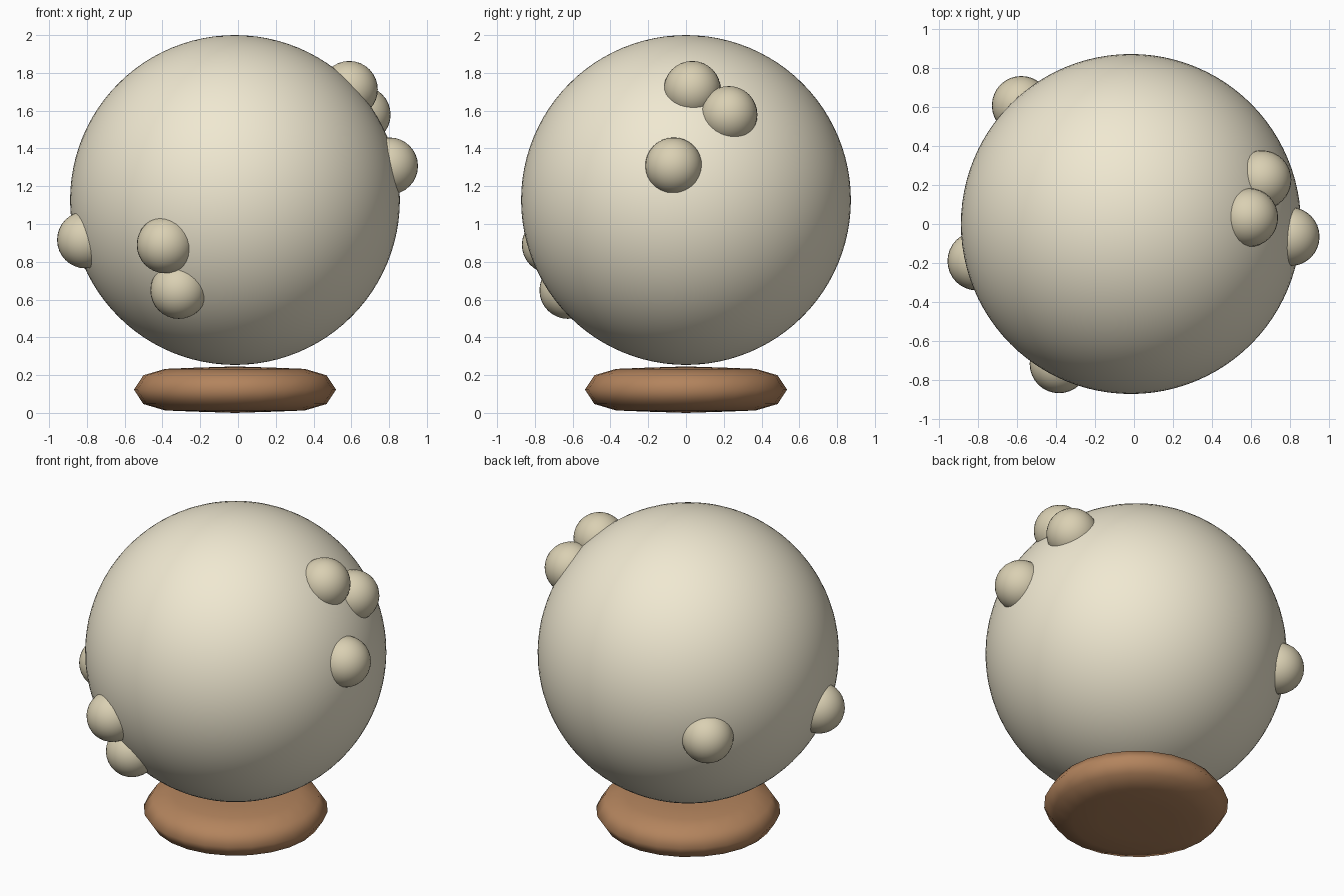
import bpy, bmesh, math

if "Cube" in bpy.data.objects:
    bpy.data.objects.remove(bpy.data.objects["Cube"])


def material(name, color):
    mat = bpy.data.materials.new(name)
    mat.diffuse_color = (*color, 1)
    mat.use_nodes = True
    mat.node_tree.nodes["Principled BSDF"].inputs["Base Color"].default_value = mat.diffuse_color
    return mat


CREAM = material("cream", (0.87, 0.81, 0.64))
TAN = material("tan", (0.70, 0.63, 0.45))
BROWN = material("brown", (0.45, 0.23, 0.11))
CENTER = (-0.016, 0.0, 1.127)


def ball(name, location, radius, segments, mat):
    bpy.ops.mesh.primitive_uv_sphere_add(
        segments=segments, ring_count=segments // 2, radius=radius, location=location)
    obj = bpy.context.object
    obj.name = name
    obj.data.materials.append(mat)
    bpy.ops.object.shade_smooth()
    return obj


def lathe(name, profile, segments, mat, x=0.0):
    # profile runs from bottom pole to top pole as (radius, z)
    bm = bmesh.new()
    verts = [bm.verts.new((r, 0, z)) for r, z in profile]
    edges = [bm.edges.new(pair) for pair in zip(verts, verts[1:])]
    bmesh.ops.spin(bm, geom=verts + edges, cent=(0, 0, 0), axis=(0, 0, 1),
                   angle=2 * math.pi, steps=segments, use_merge=True)
    bmesh.ops.remove_doubles(bm, verts=bm.verts, dist=0.0005)
    bmesh.ops.recalc_face_normals(bm, faces=bm.faces)
    mesh = bpy.data.meshes.new(name)
    bm.to_mesh(mesh)
    bm.free()
    mesh.materials.append(mat)
    for poly in mesh.polygons:
        poly.use_smooth = True
    obj = bpy.data.objects.new(name, mesh)
    bpy.context.collection.objects.link(obj)
    obj.location.x = x
    return obj


# Large main ball
ball("main_ball", CENTER, 0.873, 96, CREAM)

# Small bumps half sunk into the ball
bumps = [
    (0.802, -0.065, 1.307), (0.589, 0.033, 1.712), (0.657, 0.227, 1.579),
    (-0.807, -0.190, 0.916), (-0.385, -0.718, 0.890), (-0.313, -0.625, 0.649),
    (-0.579, 0.609, 0.970),
]
for i, position in enumerate(bumps, 1):
    ball(f"bump_{i}", position, 0.151, 32, TAN)

# Low rounded base, just under the ball
lower = [(0, 0.0), (0.22, 0.007), (0.37, 0.013), (0.485, 0.047)]
upper = [(r, 0.246 - z) for r, z in reversed(lower)]
lathe("base", lower + [(0.535, 0.123)] + upper, 24, BROWN, CENTER[0])
